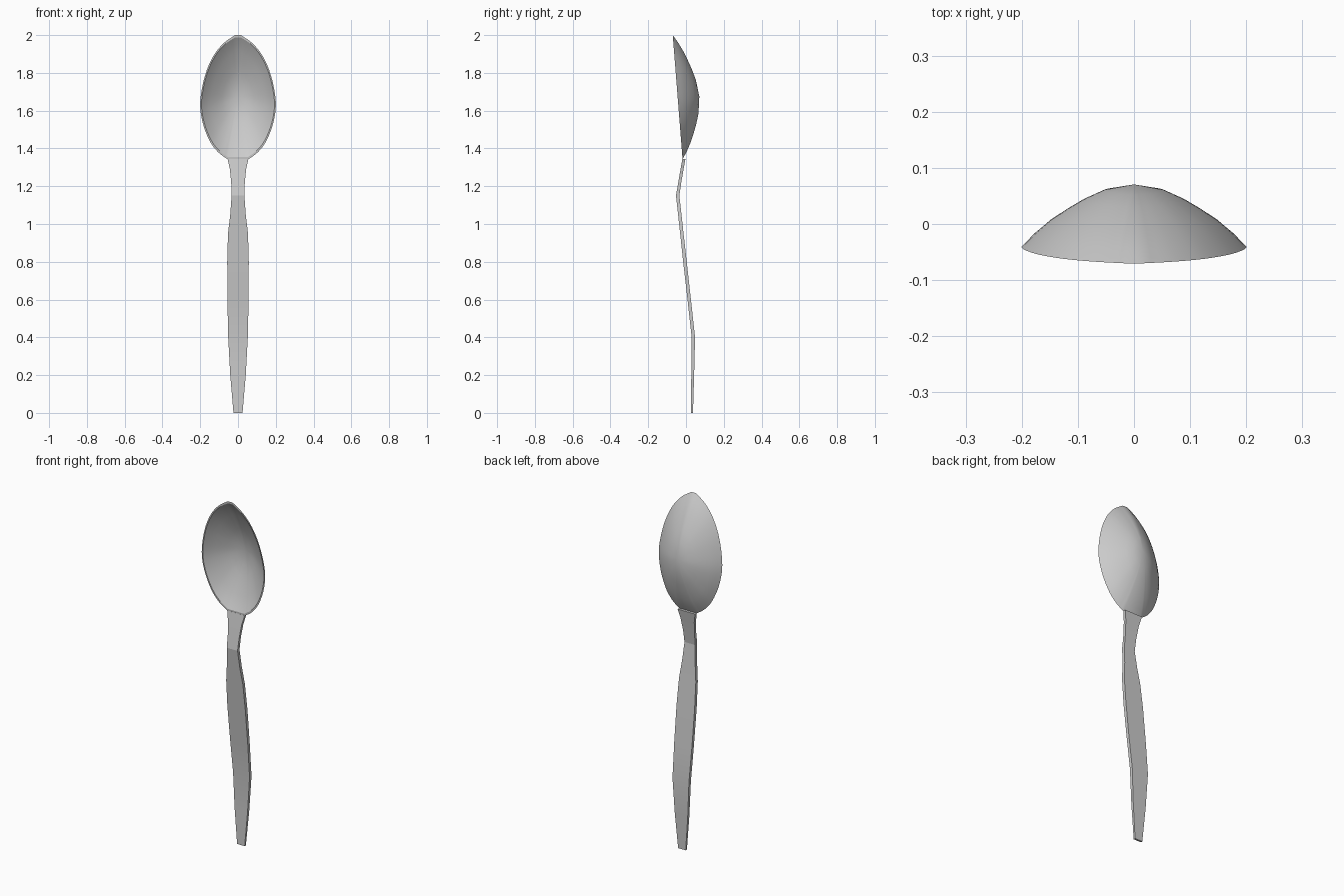
import bpy, bmesh, math
from mathutils import Vector

cube = bpy.data.objects.get("Cube")
if cube:
    bpy.data.objects.remove(cube)

metal = bpy.data.materials.new("brushed grey metal")
metal.use_nodes = True
grey = (0.6, 0.6, 0.6, 1)
metal.diffuse_color = grey
metal.node_tree.nodes["Principled BSDF"].inputs["Base Color"].default_value = grey


def finish(bm, name, angle):
    bmesh.ops.recalc_face_normals(bm, faces=bm.faces)
    mesh = bpy.data.meshes.new(name)
    bm.to_mesh(mesh)
    bm.free()
    mesh.materials.append(metal)
    obj = bpy.data.objects.new(name, mesh)
    bpy.context.collection.objects.link(obj)
    bpy.ops.object.select_all(action='DESELECT')
    obj.select_set(True)
    bpy.context.view_layer.objects.active = obj
    bpy.ops.object.shade_smooth_by_angle(angle=math.radians(angle))
    return obj


def spline(points, steps):
    """Catmull-Rom curve through the points."""
    pts = [Vector(p) for p in points]
    pts = [2 * pts[0] - pts[1]] + pts + [2 * pts[-1] - pts[-2]]
    out = []
    for a, b, c, d in zip(pts, pts[1:], pts[2:], pts[3:]):
        for i in range(steps):
            t = i / steps
            out.append(0.5 * (2 * b + (c - a) * t + (2 * a - 5 * b + 4 * c - d) * t * t
                              + (3 * b - a - 3 * c + d) * t ** 3))
    return out + [pts[-2]]


# Bowl: half outline (x, z), mirrored into a full rim
half = spline([(0.015, 2), (0.075, 1.958), (0.13, 1.89), (0.175, 1.785), (0.2, 1.65),
               (0.188, 1.54), (0.15, 1.44), (0.105, 1.38), (0.055, 1.343)], 4)
outline = half + [Vector((-p.x, p.y)) for p in reversed(half)]

# Bowl section as (radius share, depth share): outer skin, rim, inner skin
section = [(0.27, 0.9), (0.45, 0.75), (0.6, 0.59), (0.75, 0.41), (0.89, 0.2), (1, 0),
           (0.965, 0), (0.86, 0.18), (0.72, 0.37), (0.57, 0.55), (0.42, 0.71), (0.25, 0.85)]
CENTRE_Z, DEPTH = 1.675, 0.115


def bowl_point(p, radius, depth):
    z = CENTRE_Z + (p.y - CENTRE_Z) * radius
    rim_y = -0.018 - (z - 1.34) * 0.079
    return (p.x * radius, rim_y + DEPTH * depth, z)


bm = bmesh.new()
rings = [[bm.verts.new(bowl_point(p, r, d)) for p in outline] for r, d in section]
count = len(outline)
for a, b in zip(rings, rings[1:]):
    for i in range(count):
        j = (i + 1) % count
        bm.faces.new((a[i], a[j], b[j], b[i]))
for ring, depth in ((rings[0], 1), (rings[-1], 0.93)):
    tip = bm.verts.new(bowl_point(Vector((0, CENTRE_Z)), 0, depth))
    for i in range(count):
        bm.faces.new((ring[i], ring[(i + 1) % count], tip))
finish(bm, "bowl", 25)

# Handle: stations as (z, half width, front y, back y)
stations = [(0, 0.024, 0.026, 0.037), (0.2, 0.041, 0.028, 0.043), (0.4, 0.052, 0.03, 0.048),
            (0.6, 0.056, 0.008, 0.026), (0.8, 0.057, -0.015, 0.004),
            (0.95, 0.053, -0.031, -0.013), (1.05, 0.041, -0.042, -0.024),
            (1.15, 0.034, -0.053, -0.035), (1.22, 0.036, -0.041, -0.025),
            (1.29, 0.043, -0.029, -0.013), (1.345, 0.055, -0.019, -0.003)]
bm = bmesh.new()
loops = [[bm.verts.new(c) for c in ((-w, f, z), (w, f, z), (w, b, z), (-w, b, z))]
         for z, w, f, b in stations]
for a, b in zip(loops, loops[1:]):
    for i in range(4):
        j = (i + 1) % 4
        bm.faces.new((a[i], a[j], b[j], b[i]))
bm.faces.new(loops[0])
bm.faces.new(loops[-1])
finish(bm, "handle", 9)
